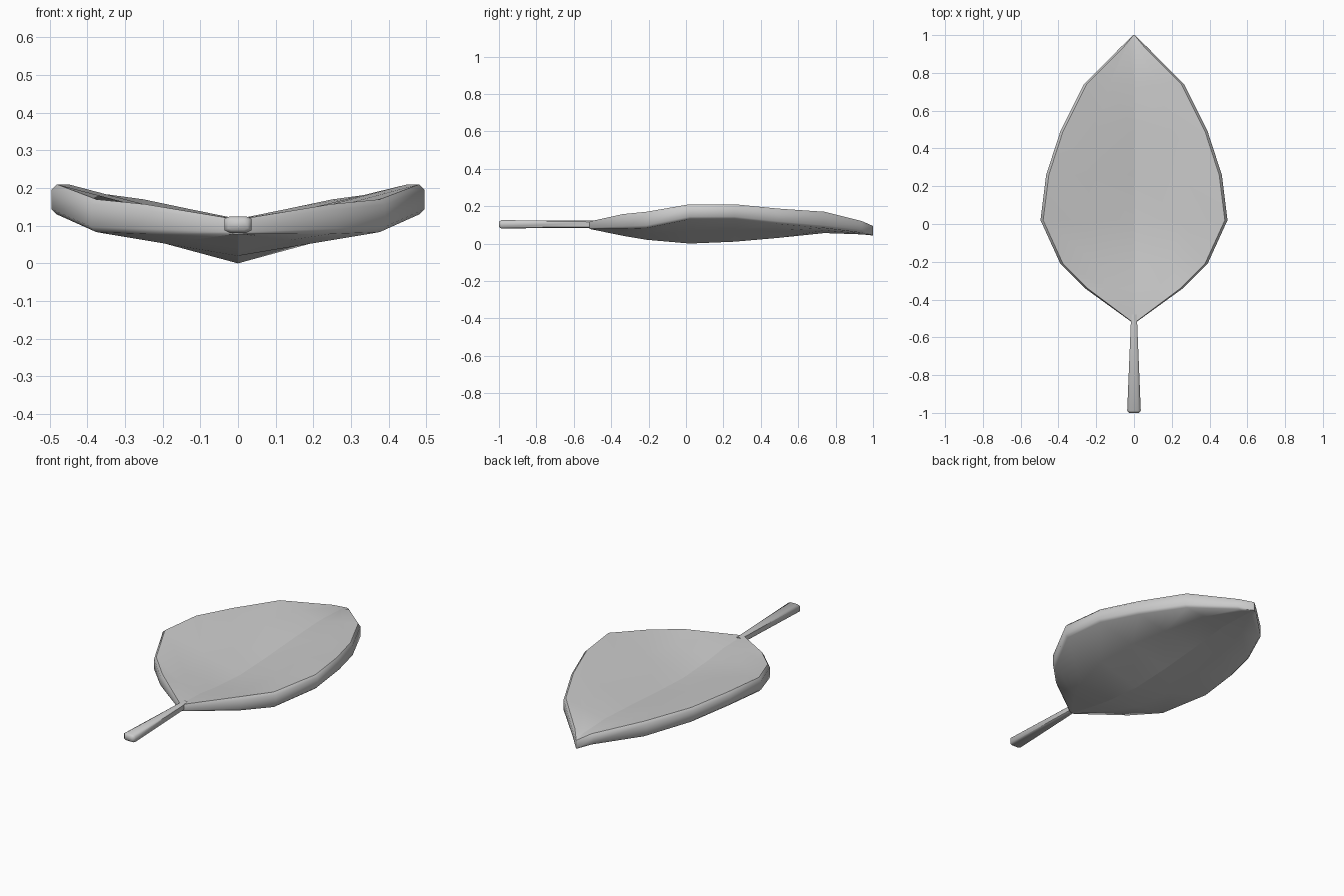
import bpy, bmesh

if "Cube" in bpy.data.objects:
    bpy.data.objects.remove(bpy.data.objects["Cube"])


def loft(name, rings, creases=()):
    """Skin a row of closed cross-sections, cap both ends, keep chosen lines sharp."""
    bm = bmesh.new()
    loops = [[bm.verts.new(p) for p in ring] for ring in rings]
    n = len(loops[0])
    for a, b in zip(loops, loops[1:]):
        for i in range(n):
            j = (i + 1) % n
            bm.faces.new((a[i], a[j], b[j], b[i]))
        for i in creases:
            bm.edges.get((a[i], b[i])).smooth = False
    bm.faces.new(loops[0])
    bm.faces.new(loops[-1])
    bmesh.ops.recalc_face_normals(bm, faces=bm.faces)
    mesh = bpy.data.meshes.new(name)
    bm.to_mesh(mesh)
    bm.free()
    ob = bpy.data.objects.new(name, mesh)
    bpy.context.collection.objects.link(ob)
    bpy.ops.object.select_all(action='DESELECT')
    ob.select_set(True)
    bpy.context.view_layer.objects.active = ob
    bpy.ops.object.shade_smooth_by_angle(angle=0.95, keep_sharp_edges=True)
    return ob


# Leaf blade: y, half width, edge underside z, midrib underside z,
# edge thickness, midrib thickness
stations = [
    (-0.515, 0.018, 0.078, 0.078, 0.04, 0.04),
    (-0.34, 0.26, 0.078, 0.042, 0.079, 0.07),
    (-0.21, 0.39, 0.083, 0.02, 0.087, 0.075),
    (0.02, 0.495, 0.13, 0.0, 0.08, 0.08),
    (0.26, 0.465, 0.13, 0.01, 0.08, 0.08),
    (0.49, 0.39, 0.105, 0.03, 0.082, 0.075),
    (0.74, 0.265, 0.083, 0.056, 0.087, 0.062),
    (0.94, 0.066, 0.058, 0.049, 0.062, 0.06),
    (1.0, 0.004, 0.044, 0.043, 0.05, 0.05),
]
rings = []
for y, w, edge, mid, te, tm in stations:
    b = min(0.014, w * 0.3)              # rounding of the rim
    inner, half = w - b, w * 0.5
    under = [(half, mid + (edge - mid) * 0.52), (inner, edge)]
    over = [(inner, edge + te),
            (half, mid + tm + (edge + te - mid - tm) * 0.52)]
    rim = [(w, edge + b), (w, edge + te - b)]
    right = under + rim + over
    left = [(-x, z) for x, z in reversed(right)]
    ring = [(0, mid)] + right + [(0, mid + tm)] + left
    rings.append([(x, y, z) for x, z in ring])
loft("leaf_blade", rings, creases=(0, 7))

# Stem: chamfered bar, widening toward its rounded free end
stem = []
for y, w, h in [(-1.0, 0.026, 0.014), (-0.988, 0.036, 0.022),
                (-0.48, 0.015, 0.019)]:
    quarter = [(w, h * 0.7), (w * 0.6, h)]
    top = quarter + [(-x, z) for x, z in reversed(quarter)]
    ring = top + [(-x, -z) for x, z in top]
    stem.append([(x, y, 0.103 + z) for x, z in ring])
loft("leaf_stem", stem)
